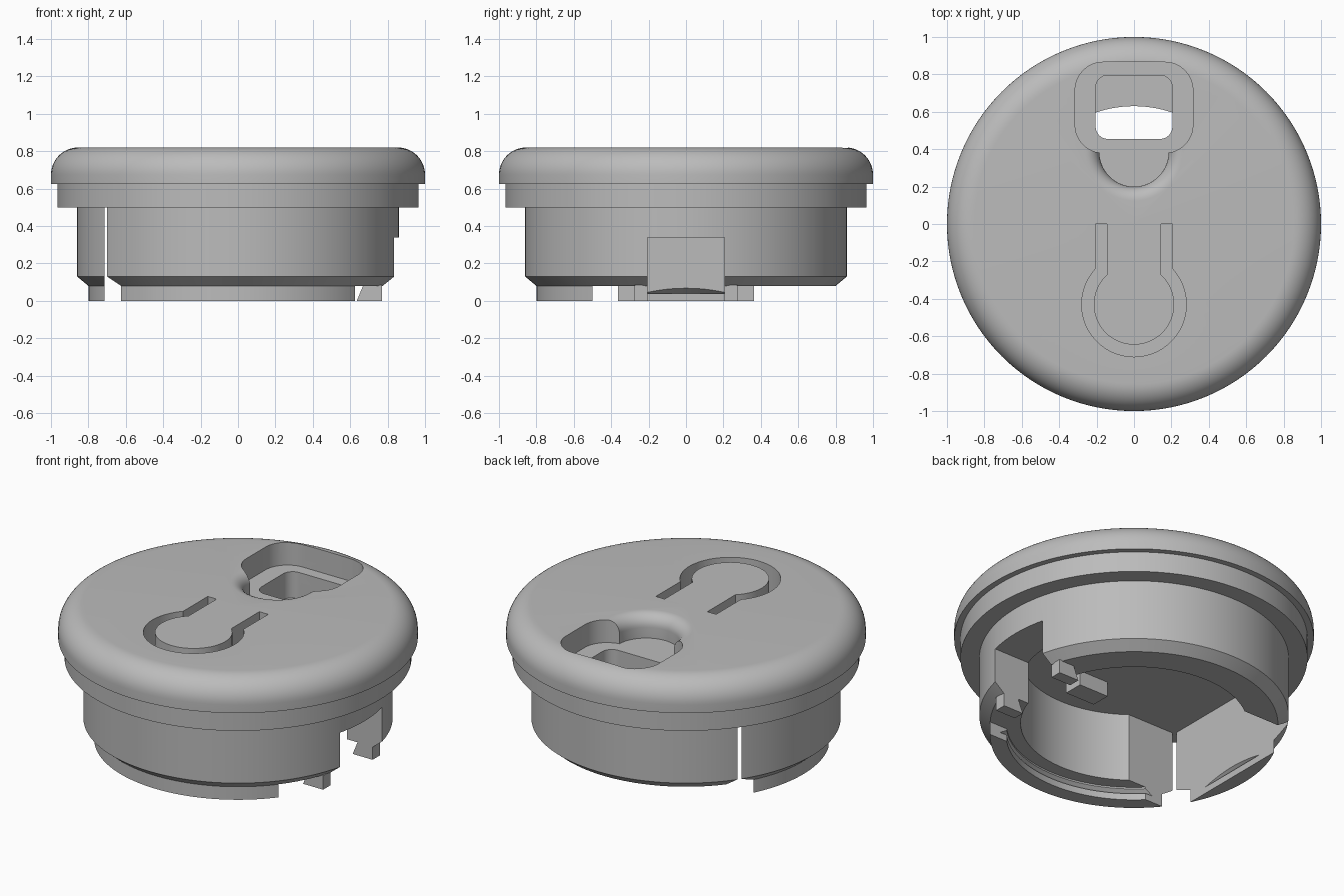
import bpy, bmesh, math
from math import cos, sin, pi

cube = bpy.data.objects.get("Cube")
if cube:
    bpy.data.objects.remove(cube, do_unlink=True)

SEG = 128
grey = bpy.data.materials.new("matte_grey")
grey.use_nodes = True
colour = (0.5, 0.5, 0.5, 1)
grey.diffuse_color = colour
grey.node_tree.nodes["Principled BSDF"].inputs["Base Color"].default_value = colour


def finish(name, bm):
    bmesh.ops.recalc_face_normals(bm, faces=bm.faces)
    mesh = bpy.data.meshes.new(name)
    bm.to_mesh(mesh)
    bm.free()
    mesh.materials.append(grey)
    obj = bpy.data.objects.new(name, mesh)
    bpy.context.collection.objects.link(obj)
    return obj


def lathe(name, profile, centre=(0, 0), closed=False):
    """Spin (radius, z) points about a vertical axis."""
    bm = bmesh.new()
    verts = [bm.verts.new((r, 0, z)) for r, z in profile]
    edges = [bm.edges.new(p) for p in zip(verts, verts[1:])]
    if closed:
        edges.append(bm.edges.new((verts[-1], verts[0])))
    bmesh.ops.spin(bm, geom=verts + edges, cent=(0, 0, 0), axis=(0, 0, 1),
                   angle=2 * pi, steps=SEG, use_merge=True)
    bmesh.ops.remove_doubles(bm, verts=bm.verts, dist=1e-5)
    bmesh.ops.translate(bm, verts=bm.verts, vec=(*centre, 0))
    return finish(name, bm)


def prism(name, outline, z0, z1):
    bm = bmesh.new()
    face = bm.faces.new([bm.verts.new((x, y, z0)) for x, y in outline])
    top = bmesh.ops.extrude_face_region(bm, geom=[face])["geom"]
    bmesh.ops.translate(bm, vec=(0, 0, z1 - z0),
                        verts=[v for v in top if isinstance(v, bmesh.types.BMVert)])
    return finish(name, bm)


def box(name, x0, x1, y0, y1, z0, z1):
    return prism(name, [(x0, y0), (x1, y0), (x1, y1), (x0, y1)], z0, z1)


def arc(cx, cy, r, a0, a1, n=12):
    return [(cx + r * cos(a0 + (a1 - a0) * i / n), cy + r * sin(a0 + (a1 - a0) * i / n))
            for i in range(n + 1)]


def rounded_rect(x, y0, y1, r):
    corners = [(x - r, y1 - r), (r - x, y1 - r), (r - x, y0 + r), (x - r, y0 + r)]
    return [p for i, (cx, cy) in enumerate(corners)
            for p in arc(cx, cy, r, i * pi / 2, (i + 1) * pi / 2)]


def boolean(obj, cutter, operation="DIFFERENCE"):
    cutter.hide_render = True
    mod = obj.modifiers.new("cut", "BOOLEAN")
    mod.operation, mod.object, mod.solver = operation, cutter, "EXACT"
    bpy.context.view_layer.objects.active = obj
    bpy.ops.object.modifier_apply(modifier=mod.name)
    bpy.data.objects.remove(cutter, do_unlink=True)


# Domed cap with a stepped flange
cap = lathe("cap", [(0, 0.5), (0.965, 0.5), (0.965, 0.625), (1, 0.625)]
            + arc(0.855, 0.675, 0.145, 0, pi / 2) + [(0, 0.82)])

# Finger scoop with a rounded lip, rounded recess and through hole
lip = [(0.26 - 0.075 * cos(a), 0.745 + 0.075 * sin(a))
       for a in [i * pi / 16 for i in range(9)]]
boolean(cap, lathe("scoop_cutter", [(0, 0.68), (0.185, 0.68)] + lip
                   + [(0.26, 0.9), (0, 0.9)], centre=(0, 0.385)))
boolean(cap, prism("recess_cutter", rounded_rect(0.315, 0.38, 0.865, 0.15), 0.68, 0.9))
boolean(cap, prism("hole_cutter", rounded_rect(0.205, 0.455, 0.795, 0.065), 0.4, 0.9))

# Keyhole-shaped groove around the press tab
def half_angle(r, x):
    return math.acos(x / r)

a_out, a_in = half_angle(0.28, 0.205), half_angle(0.215, 0.145)
groove = ([(-0.205, 0)] + arc(0, -0.43, 0.28, pi - a_out, 2 * pi + a_out, 40)
          + [(0.205, 0), (0.145, 0)]
          + arc(0, -0.43, 0.215, 2 * pi + a_in, pi - a_in, 40) + [(-0.145, 0)])
boolean(cap, prism("groove_cutter", groove, 0.6, 0.9))

# Thick skirt, open on one side for the clip and notched on the other
skirt = lathe("skirt", [(0.63, 0.52), (0.63, 0.08), (0.8, 0.08), (0.86, 0.13),
                        (0.86, 0.52)], closed=True)
boolean(skirt, box("clip_gap_cutter", -1.2, 0, -0.5, 0.5, -0.1, 0.6))
boolean(skirt, box("notch_cutter", 0.3, 1.2, -0.205, 0.205, -0.1, 0.34))

# Front tongue with an inner groove
tongue = lathe("front_tongue", [(0.71, 0), (0.8, 0), (0.8, 0.085), (0.71, 0.085),
                                (0.71, 0.07), (0.745, 0.04), (0.71, 0.04)], closed=True)
boolean(tongue, box("tongue_keeper", -1, 1, -1, -0.5, -0.1, 0.2), "INTERSECT")

# Side clip, a flat-backed slice with a slot on its inner face
clip = lathe("side_clip", [(0, 0), (0.8, 0), (0.8, 0.08), (0.86, 0.13),
                           (0.86, 0.52), (0, 0.52)])
boolean(clip, box("clip_keeper", -1, -0.713, -1, 1, -0.1, 0.7), "INTERSECT")
boolean(clip, lathe("slot_cutter", [(0, 0.04), (0.75, 0.04), (0.71, 0.07), (0, 0.07)]))

# Small posts beside the notch
posts = []
for side, name in ((-1, "front_post"), (1, "back_post")):
    y0, y1 = sorted((side * 0.205, side * 0.275))
    post = box(name, 0.635, 0.77, y0, y1, 0, 0.085)
    for v in post.data.vertices:
        if v.co.x < 0.7 and v.co.z > 0.05:
            v.co.x += 0.035
    posts.append(post)

# Catch under the press tab
catch = box("tab_catch", -0.06, 0.14, -0.42, -0.3, 0.41, 0.51)

# Smooth curved walls, keep the creases
for obj in bpy.context.view_layer.objects:
    obj.select_set(obj in [cap, skirt, tongue, clip, catch] + posts)
bpy.context.view_layer.objects.active = cap
bpy.ops.object.shade_smooth_by_angle(angle=math.radians(30))
